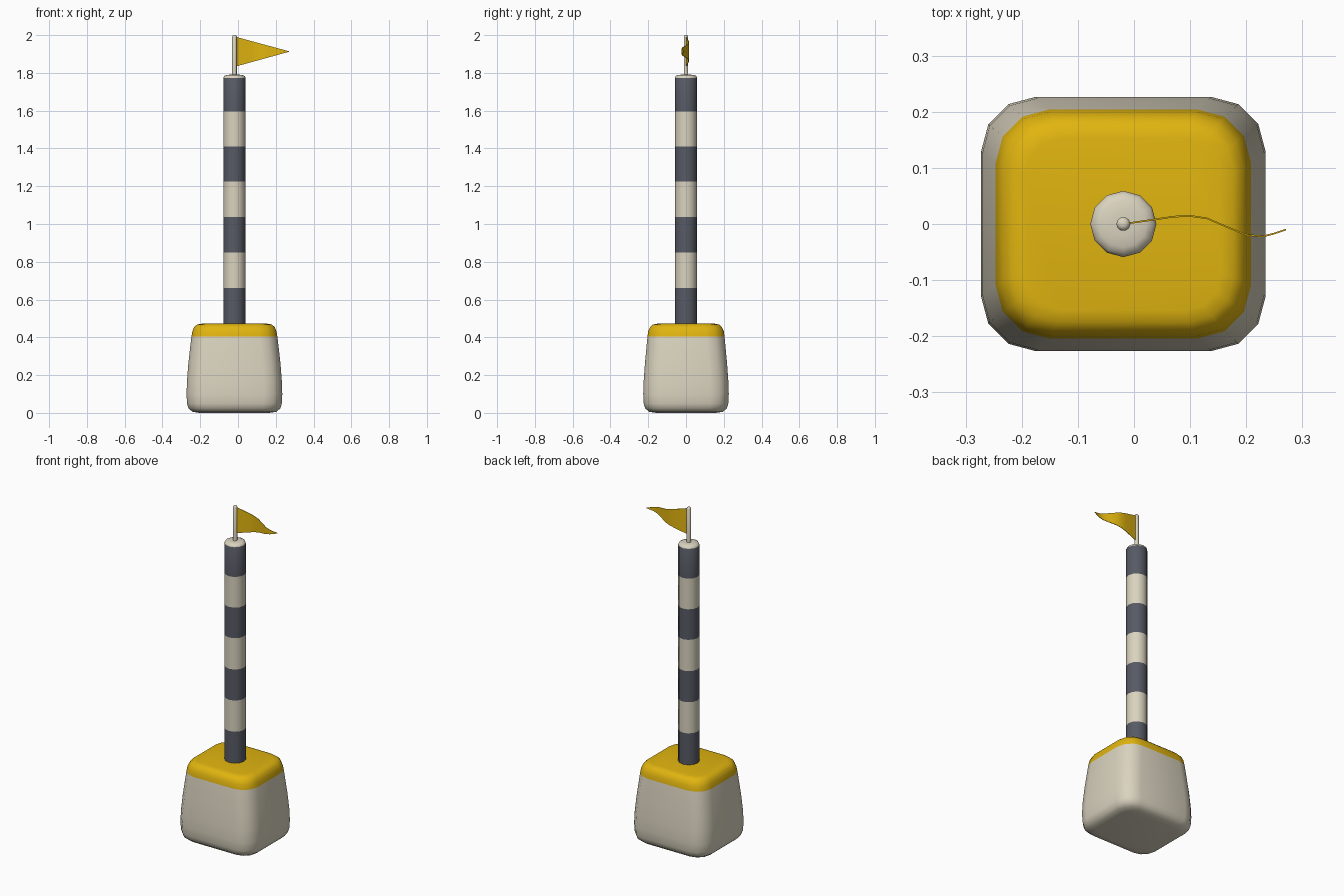
import bpy, math

if "Cube" in bpy.data.objects:
    bpy.data.objects.remove(bpy.data.objects["Cube"])

def material(name, rgb):
    m = bpy.data.materials.new(name)
    m.diffuse_color = (*rgb, 1)
    m.use_nodes = True
    m.node_tree.nodes["Principled BSDF"].inputs["Base Color"].default_value = m.diffuse_color
    return m

CREAM = material("cream", (0.70, 0.65, 0.52))
YELLOW = material("yellow", (0.75, 0.46, 0.005))
SLATE = material("slate grey", (0.095, 0.103, 0.128))
CX = -0.019

def make(name, verts, faces, mats, rule=None, angle=50):
    me = bpy.data.meshes.new(name)
    me.from_pydata(verts, [], faces)
    for m in mats:
        me.materials.append(m)
    ob = bpy.data.objects.new(name, me)
    bpy.context.collection.objects.link(ob)
    if rule:
        for p in me.polygons:
            p.material_index = rule(p.center)
    bpy.ops.object.select_all(action='DESELECT')
    ob.select_set(True)
    bpy.context.view_layer.objects.active = ob
    bpy.ops.object.shade_smooth_by_angle(angle=math.radians(angle))
    return ob

def loft(name, rings, mats, rule=None, angle=50):
    # closed skin through rings of equal point count
    n = len(rings[0])
    verts = [v for r in rings for v in r]
    faces = [(k*n+i, k*n+(i+1) % n, (k+1)*n+(i+1) % n, (k+1)*n+i)
             for k in range(len(rings)-1) for i in range(n)]
    faces.append(tuple(reversed(range(n))))
    faces.append(tuple(range((len(rings)-1)*n, len(rings)*n)))
    return make(name, verts, faces, mats, rule, angle)

def circle(r, z, n):
    return [(CX + r*math.cos(2*math.pi*i/n), r*math.sin(2*math.pi*i/n), z) for i in range(n)]

def rounded(hx, hy, z, rad):
    pts = []
    for q, (sx, sy) in enumerate([(1, 1), (-1, 1), (-1, -1), (1, -1)]):
        for k in range(4):
            a = math.pi/2*q + math.pi/6*k
            pts.append((CX + sx*(hx-rad) + rad*math.cos(a), sy*(hy-rad) + rad*math.sin(a), z))
    return pts

# weighted base block: (half width x, half width y, height, corner radius)
base = [(0.185, 0.158, 0.0, 0.06), (0.222, 0.195, 0.006, 0.08), (0.243, 0.216, 0.024, 0.092),
        (0.251, 0.224, 0.05, 0.097), (0.2535, 0.2265, 0.10, 0.097), (0.251, 0.224, 0.17, 0.097),
        (0.244, 0.2175, 0.26, 0.097), (0.235, 0.210, 0.34, 0.096), (0.2275, 0.204, 0.404, 0.095),
        (0.2225, 0.200, 0.432, 0.093), (0.213, 0.190, 0.455, 0.088), (0.197, 0.175, 0.468, 0.08),
        (0.175, 0.153, 0.472, 0.065)]
loft("base_block", [rounded(*b) for b in base], [CREAM, YELLOW],
     lambda c: 1 if c.z > 0.404 else 0, 60)

# striped pole with a shallow rounded cap
levels = [0.45, 0.662, 0.85, 1.037, 1.226, 1.41, 1.595, 1.774]
rings = [circle(0.059, z, 12) for z in levels]
rings += [circle(0.054, 1.784, 12), circle(0.042, 1.789, 12), circle(0.02, 1.791, 12)]
loft("striped_pole", rings, [SLATE, CREAM],
     lambda c: 1 if c.z > 1.774 else sum(c.z > z for z in levels[1:]) % 2, 60)

# thin flag rod with rounded tip
loft("flag_rod", [circle(r, z, 10) for r, z in
     [(0.0125, 1.78), (0.0125, 1.992), (0.009, 1.998), (0.004, 2.0)]], [CREAM], None, 60)

# waving pennant: (x, y) wave path, tapering to a point
wave = [(-0.012, 0.001), (0.03, 0.007), (0.07, 0.013), (0.10, 0.0145), (0.13, 0.010),
        (0.165, -0.005), (0.20, -0.0195), (0.23, -0.022), (0.25, -0.017), (0.271, -0.010)]
sections = []
for x, y in wave:
    t = (x + 0.012) / 0.283
    lo, hi = 1.834 + 0.078*t, 1.991 - 0.077*t
    sections.append([(x, y-0.0015, lo), (x, y+0.0015, lo), (x, y+0.0015, hi), (x, y-0.0015, hi)])
loft("pennant", sections, [YELLOW], None, 40)
